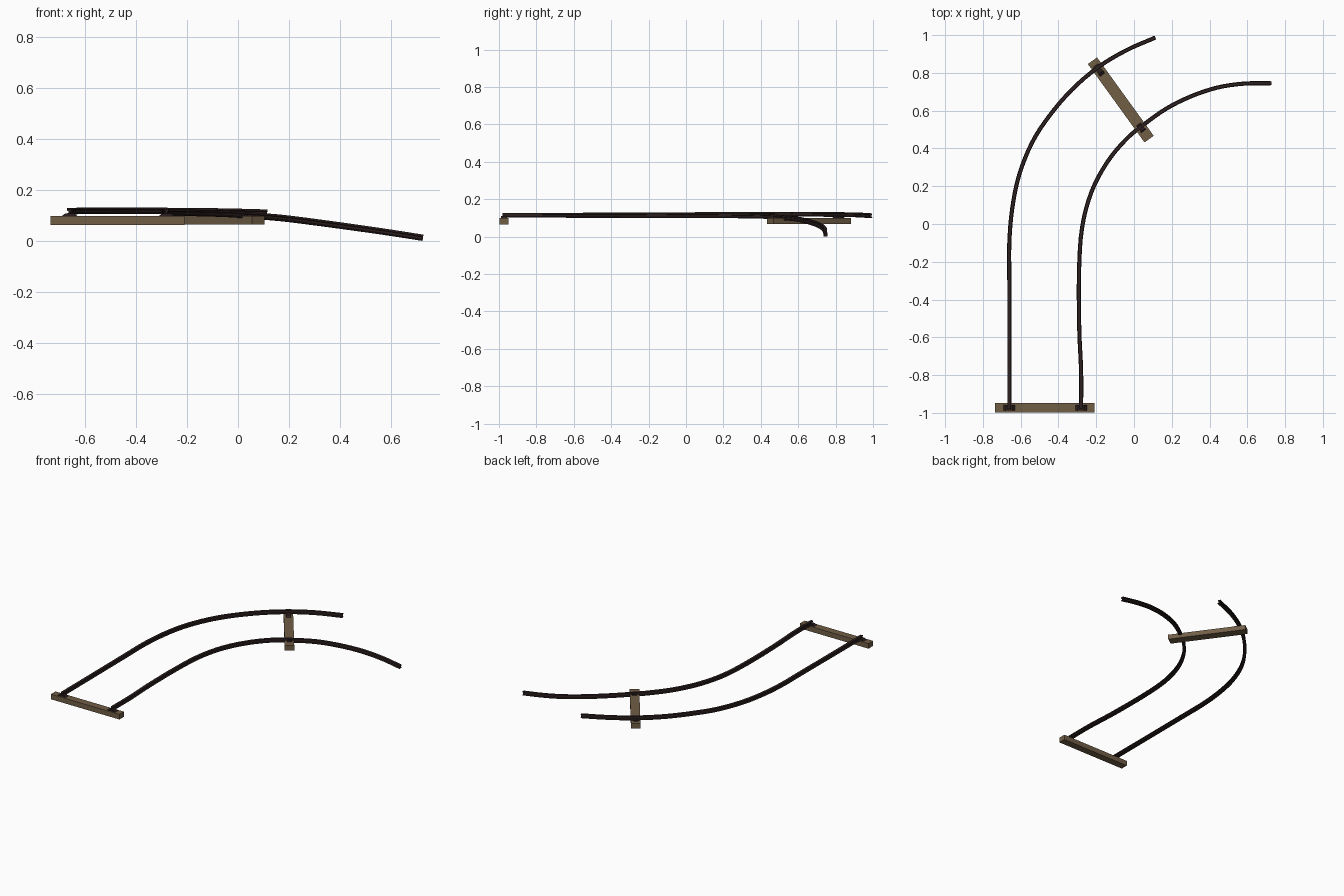
import bpy, bmesh, math
from mathutils import Vector, Matrix

if "Cube" in bpy.data.objects:
    bpy.data.objects.remove(bpy.data.objects["Cube"])


def material(name, rgb):
    m = bpy.data.materials.new(name)
    m.diffuse_color = (*rgb, 1)
    m.use_nodes = True
    m.node_tree.nodes["Principled BSDF"].inputs["Base Color"].default_value = m.diffuse_color
    return m


WOOD = material("weathered wood", (0.165, 0.112, 0.062))
IRON = material("rusty dark iron", (0.026, 0.014, 0.014))


def finish(name, bm, mat):
    bmesh.ops.recalc_face_normals(bm, faces=bm.faces)
    me = bpy.data.meshes.new(name)
    bm.to_mesh(me)
    bm.free()
    me.materials.append(mat)
    ob = bpy.data.objects.new(name, me)
    bpy.context.collection.objects.link(ob)
    return ob


def smooth_path(pts, n=4):
    """Catmull-Rom curve through the control points."""
    p = [Vector(q) for q in pts]
    p = [2 * p[0] - p[1]] + p + [2 * p[-1] - p[-2]]
    out = []
    for a, b, c, d in zip(p, p[1:], p[2:], p[3:]):
        for i in range(n):
            t = i / n
            out.append(0.5 * (2 * b + (c - a) * t + (2 * a - 5 * b + 4 * c - d) * t * t
                              + (3 * b - a - 3 * c + d) * t ** 3))
    return out + [p[-2]]


# Rail cross-section: head, web and foot (right half, mirrored)
HALF = [(0.011, -0.0125), (0.011, -0.009), (0.004, -0.006),
        (0.004, 0.003), (0.0085, 0.005), (0.0085, 0.0125)]
PROFILE = HALF + [(-x, z) for x, z in reversed(HALF)]


def rail(name, pts):
    path = smooth_path(pts)
    bm = bmesh.new()
    rings = []
    for i, p in enumerate(path):
        t = (path[min(i + 1, len(path) - 1)] - path[max(i - 1, 0)]).normalized()
        side = t.cross(Vector((0, 0, 1))).normalized()
        up = side.cross(t)
        rings.append([bm.verts.new(p + side * x + up * z) for x, z in PROFILE])
    k = len(PROFILE)
    for r, s in zip(rings, rings[1:]):
        for j in range(k):
            bm.faces.new((r[j], r[(j + 1) % k], s[(j + 1) % k], s[j]))
    bm.faces.new(rings[0])
    bm.faces.new(rings[-1])
    return finish(name, bm, IRON)


def block(name, loc, size, angle, mat, taper=1.0):
    bm = bmesh.new()
    bmesh.ops.create_cube(bm, size=1)
    for v in bm.verts:
        if v.co.z > 0:
            v.co.x *= taper
    bmesh.ops.transform(bm, verts=bm.verts, matrix=Matrix.Translation(loc)
                        @ Matrix.Rotation(angle, 4, 'Z') @ Matrix.Diagonal((*size, 1)))
    return finish(name, bm, mat)


# Bent rails
rail("outer_rail", [(-0.66, -0.98, 0.114), (-0.66, -0.6, 0.115), (-0.66, -0.3, 0.116),
                    (-0.66, -0.1, 0.117), (-0.645, 0.08, 0.118), (-0.608, 0.26, 0.119),
                    (-0.54, 0.43, 0.119), (-0.45, 0.57, 0.12), (-0.33, 0.71, 0.119),
                    (-0.19, 0.83, 0.118), (-0.04, 0.92, 0.116), (0.113, 0.987, 0.112)])
rail("inner_rail", [(-0.28, -0.98, 0.114), (-0.28, -0.78, 0.114), (-0.29, -0.55, 0.113),
                    (-0.291, -0.25, 0.112), (-0.275, -0.02, 0.112), (-0.225, 0.17, 0.112),
                    (-0.14, 0.33, 0.11), (-0.04, 0.45, 0.107), (0.05, 0.525, 0.101),
                    (0.17, 0.61, 0.091), (0.3, 0.675, 0.075), (0.44, 0.722, 0.056),
                    (0.58, 0.743, 0.036), (0.725, 0.745, 0.0135)])

# Sleepers
TURN = math.atan2(-0.415, 0.30)
block("front_sleeper", (-0.4725, -0.973, 0.081), (0.525, 0.05, 0.035), 0, WOOD)
block("rear_sleeper", (-0.07, 0.657, 0.083), (0.512, 0.06, 0.033), TURN, WOOD)

# Rail chairs holding the rails to the sleepers
for i, (x, y, z, a) in enumerate([(-0.66, -0.973, 0.103, 0), (-0.28, -0.973, 0.103, 0),
                                  (-0.185, 0.815, 0.104, TURN), (0.037, 0.51, 0.098, TURN)]):
    block(f"rail_chair_{i + 1}", (x, y, z), (0.066, 0.03, 0.012), a, IRON, 0.5)
